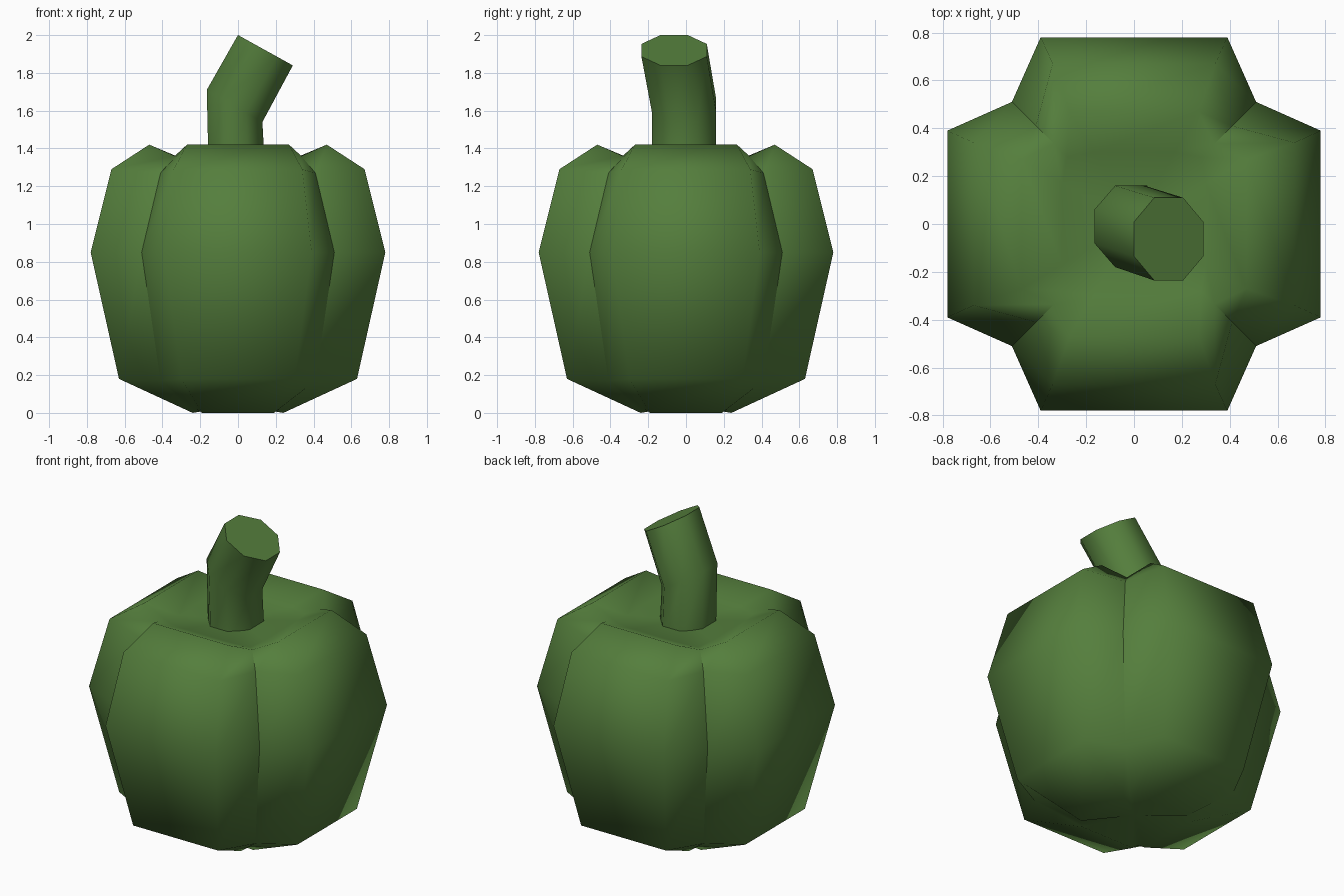
import bpy, bmesh, math
from mathutils import Matrix, Vector

if "Cube" in bpy.data.objects:
    bpy.data.objects.remove(bpy.data.objects["Cube"])

green = bpy.data.materials.new("leaf_green")
green.diffuse_color = (0.09, 0.21, 0.046, 1)
green.use_nodes = True
green.node_tree.nodes["Principled BSDF"].inputs["Base Color"].default_value = green.diffuse_color


def make_object(name, bm):
    bmesh.ops.recalc_face_normals(bm, faces=bm.faces[:])
    mesh = bpy.data.meshes.new(name)
    bm.to_mesh(mesh)
    bm.free()
    mesh.materials.append(green)
    obj = bpy.data.objects.new(name, mesh)
    bpy.context.collection.objects.link(obj)
    return obj


def bridge(bm, a, b):
    n = len(a)
    return [bm.faces.new((a[i], a[(i + 1) % n], b[(i + 1) % n], b[i])) for i in range(n)]


# Four-lobed body: rows of (lobe z, lobe reach, lobe half width, valley z, valley reach)
rows = [
    (0.00, 0.24, 0.19, 0.02, 0.22),
    (0.18, 0.63, 0.30, 0.17, 0.41),
    (0.85, 0.78, 0.39, 0.85, 0.51),
    (1.29, 0.67, 0.34, 1.27, 0.41),
    (1.42, 0.47, 0.27, 1.36, 0.335),
    (1.345, 0.30, 0.17, 1.34, 0.28),
]
bm = bmesh.new()
rings = []
for z, reach, half, valley_z, valley in rows:
    ring = []
    for k in range(4):
        turn = Matrix.Rotation(k * math.pi / 2, 3, 'Z')
        for p in ((-half, -reach, z), (half, -reach, z), (valley, -valley, valley_z)):
            ring.append(bm.verts.new(turn @ Vector(p)))
    rings.append(ring)
for a, b in zip(rings, rings[1:]):
    bridge(bm, a, b)

# Sunken middle at the bottom and the top
for ring, z in ((rings[0], 0.04), (rings[-1], 1.335)):
    tip = bm.verts.new((0, 0, z))
    for i in range(12):
        bm.faces.new((ring[i], ring[(i + 1) % 12], tip))
for f in bm.faces:
    f.smooth = True

# Sharp valleys between the lobes
for r in range(1, 4):
    for i in range(2, 12, 3):
        bm.edges.get((rings[r][i], rings[r + 1][i])).smooth = False
make_object("lobed_body", bm)

# Bent eight-sided stem: (centre, tilt, half width, half depth)
sections = [
    ((-0.005, -0.01, 1.25), 0, 0.15, 0.17),
    ((-0.018, -0.01, 1.625), 30, 0.17, 0.17),
    ((0.145, -0.063, 1.92), 29, 0.166, 0.173),
]
bm = bmesh.new()
rings = []
for centre, tilt, half_x, half_y in sections:
    turn = Matrix.Rotation(math.radians(tilt), 3, 'Y')
    ring = []
    for i in range(8):
        a = math.radians(22.5 + 45 * i)
        s = 1 / math.cos(math.radians(22.5))
        p = Vector((half_x * s * math.cos(a), half_y * s * math.sin(a), 0))
        ring.append(bm.verts.new(Vector(centre) + turn @ p))
    rings.append(ring)
for a, b in zip(rings, rings[1:]):
    bridge(bm, a, b)
bm.faces.new(rings[0])
bm.faces.new(rings[-1])
stem = make_object("bent_stem", bm)
bpy.context.view_layer.objects.active = stem
stem.select_set(True)
bpy.ops.object.shade_smooth_by_angle(angle=math.radians(55))
